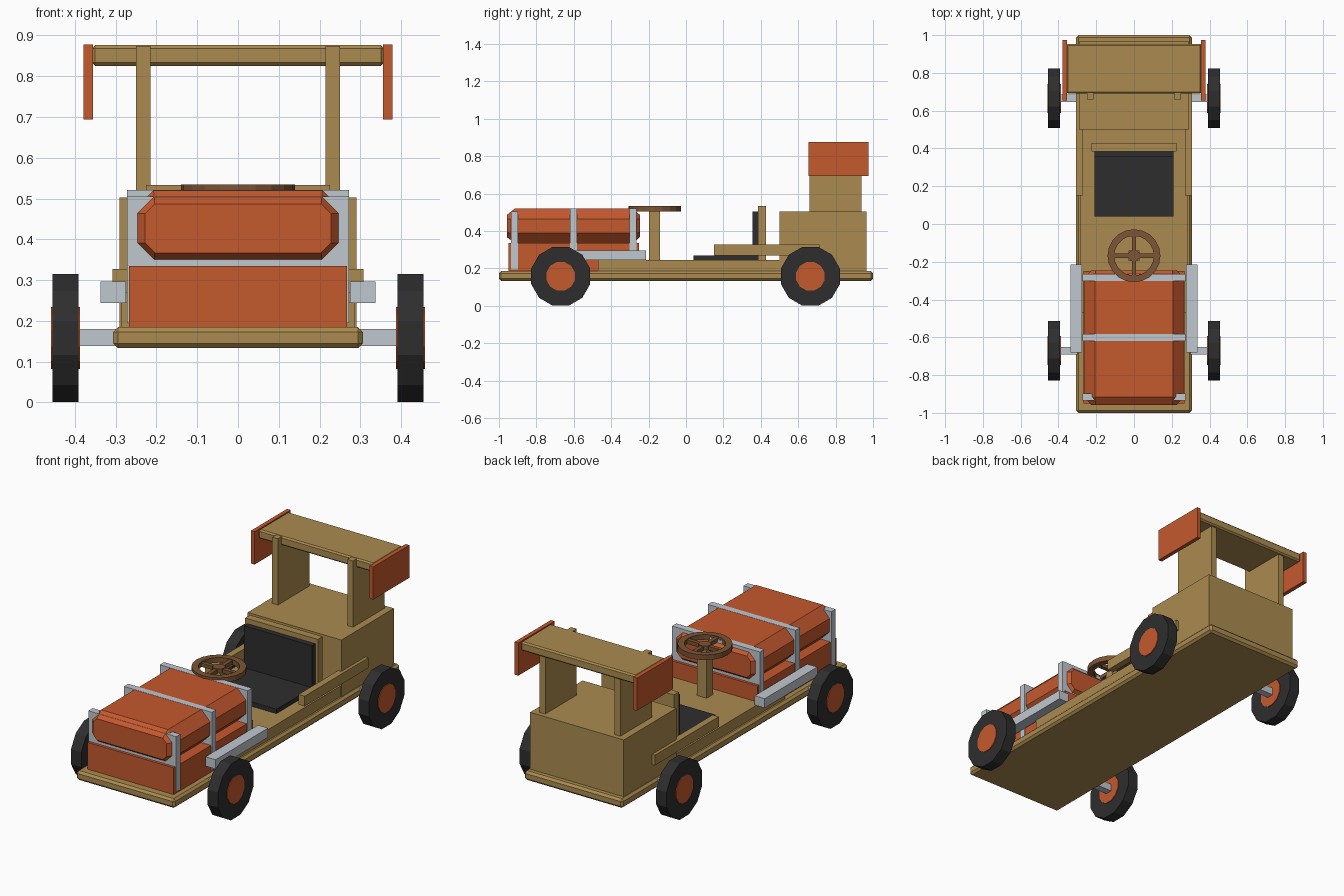
import bpy, bmesh, math
from mathutils import Matrix

cube = bpy.data.objects.get("Cube")
if cube:
    bpy.data.objects.remove(cube, do_unlink=True)


def material(name, rgb):
    m = bpy.data.materials.new(name)
    m.use_nodes = True
    m.diffuse_color = (*rgb, 1)
    m.node_tree.nodes["Principled BSDF"].inputs["Base Color"].default_value = (*rgb, 1)
    return m


wood = material("wood", (0.41, 0.26, 0.08))
dark_wood = material("dark wood", (0.20, 0.09, 0.035))
orange = material("orange paint", (0.56, 0.10, 0.027))
silver = material("silver grey", (0.53, 0.58, 0.62))
black = material("black", (0.027, 0.027, 0.028))


def finish(name, bm, mat):
    bmesh.ops.recalc_face_normals(bm, faces=bm.faces)
    me = bpy.data.meshes.new(name)
    bm.to_mesh(me)
    bm.free()
    me.materials.append(mat)
    ob = bpy.data.objects.new(name, me)
    bpy.context.collection.objects.link(ob)
    return ob


def box(name, mat, x, y, z, bevel=0):
    """Block given by its (low, high) range on each axis."""
    bm = bmesh.new()
    bmesh.ops.create_cube(bm, size=1)
    for v in bm.verts:
        for i, (lo, hi) in enumerate((x, y, z)):
            v.co[i] = lo if v.co[i] < 0 else hi
    if bevel:
        bmesh.ops.bevel(bm, geom=bm.edges[:], offset=bevel, segments=1, affect='EDGES')
    return finish(name, bm, mat)


def wide(name, mat, half, y, z, bevel=0):
    """Block centred on x."""
    return box(name, mat, (-half, half), y, z, bevel)


def pair(name, mat, x, y, z):
    """Block on the left and its mirror on the right."""
    box("left_" + name, mat, x, y, z)
    box("right_" + name, mat, (-x[1], -x[0]), y, z)


def loft(name, mat, rings, closed=False):
    """Skin of quads through rings of equal size; ends capped unless closed."""
    bm = bmesh.new()
    loops = [[bm.verts.new(p) for p in ring] for ring in rings]
    n = len(loops[0])
    joins = list(zip(loops, loops[1:]))
    if closed:
        joins.append((loops[-1], loops[0]))
    else:
        bm.faces.new(loops[0])
        bm.faces.new(loops[-1])
    for a, b in joins:
        for i in range(n):
            j = (i + 1) % n
            bm.faces.new((a[i], a[j], b[j], b[i]))
    return finish(name, bm, mat)


def disc(name, mat, sides, radius, x, y, z):
    """Polygonal wheel with its axis along x and a flat at the bottom."""
    rings = []
    for px in x:
        angles = [(i + 0.5) * math.tau / sides for i in range(sides)]
        rings.append([(px, y + radius * math.sin(a), z + radius * math.cos(a)) for a in angles])
    return loft(name, mat, rings)


# Chassis
wide("deck", wood, 0.306, (-1, 1), (0.133, 0.185), 0.012)
wide("floor", wood, 0.285, (-0.47, 0.5), (0.185, 0.245))
pair("arm_rail", wood, (0.27, 0.308), (0.15, 0.715), (0.27, 0.327))

# Rear box
wide("rear_box", wood, 0.29, (0.5, 0.965), (0.185, 0.503))

# Seat
wide("seat_cushion", black, 0.21, (0.04, 0.385), (0.245, 0.27))
wide("back_cushion", black, 0.21, (0.355, 0.385), (0.27, 0.505))
wide("seat_back_board", wood, 0.225, (0.385, 0.428), (0.245, 0.533))

# Hood
wide("lower_hood", orange, 0.267, (-0.95, -0.25), (0.185, 0.335))


def octagon(y, half, low, high, cut):
    side = [(half - cut, low), (half, low + cut), (half, high - cut), (half - cut, high)]
    return [(x, y, z) for x, z in side] + [(-x, y, z) for x, z in reversed(side)]


main = (0.262, 0.335, 0.52, 0.055)
tip = (0.228, 0.367, 0.487, 0.024)
loft("upper_hood", orange, [octagon(-0.957, *tip), octagon(-0.915, *main),
                            octagon(-0.285, *main), octagon(-0.247, *tip)])

# Hood frames
for name, y, top in (("front", -0.935, 0.505), ("middle", -0.62, 0.521), ("rear", -0.303, 0.521)):
    wide(name + "_hood_frame", silver, 0.272, (y, y + 0.038), (0.195, top))
pair("exhaust_pipe", silver, (0.275, 0.337), (-0.68, -0.215), (0.244, 0.296))

# Steering
wide("steering_column", wood, 0.03, (-0.197, -0.14), (0.245, 0.512))
SY = -0.168
section = [(0.105, 0.505), (0.14, 0.505), (0.14, 0.534), (0.105, 0.534)]
rim = []
for i in range(20):
    a = i * math.tau / 20
    rim.append([(r * math.cos(a), SY + r * math.sin(a), z) for r, z in section])
loft("steering_rim", dark_wood, rim, closed=True)
wide("steering_spoke_across", dark_wood, 0.11, (SY - 0.011, SY + 0.011), (0.508, 0.529))
wide("steering_spoke_along", dark_wood, 0.011, (SY - 0.11, SY + 0.11), (0.508, 0.529))
bm = bmesh.new()
bmesh.ops.create_cone(bm, cap_ends=True, segments=12, radius1=0.032, radius2=0.032, depth=0.028,
                      matrix=Matrix.Translation((0, SY, 0.519)))
finish("steering_hub", bm, dark_wood)

# Rear wing
pair("wing_support", wood, (0.215, 0.25), (0.66, 0.938), (0.5, 0.874))
wide("wing", wood, 0.358, (0.69, 0.953), (0.825, 0.876), 0.008)
pair("wing_end_plate", orange, (0.356, 0.379), (0.655, 0.975), (0.694, 0.877))

# Axles and wheels
for end, y in (("front", -0.67), ("rear", 0.665)):
    wide(end + "_axle", silver, 0.4, (y - 0.02, y + 0.02), (0.139, 0.18))
    for side, s in (("left", 1), ("right", -1)):
        disc(f"{end}_{side}_tyre", black, 12, 0.163, (s * 0.391, s * 0.455), y, 0.158)
        disc(f"{end}_{side}_hub", orange, 12, 0.079, (s * 0.387, s * 0.459), y, 0.158)
